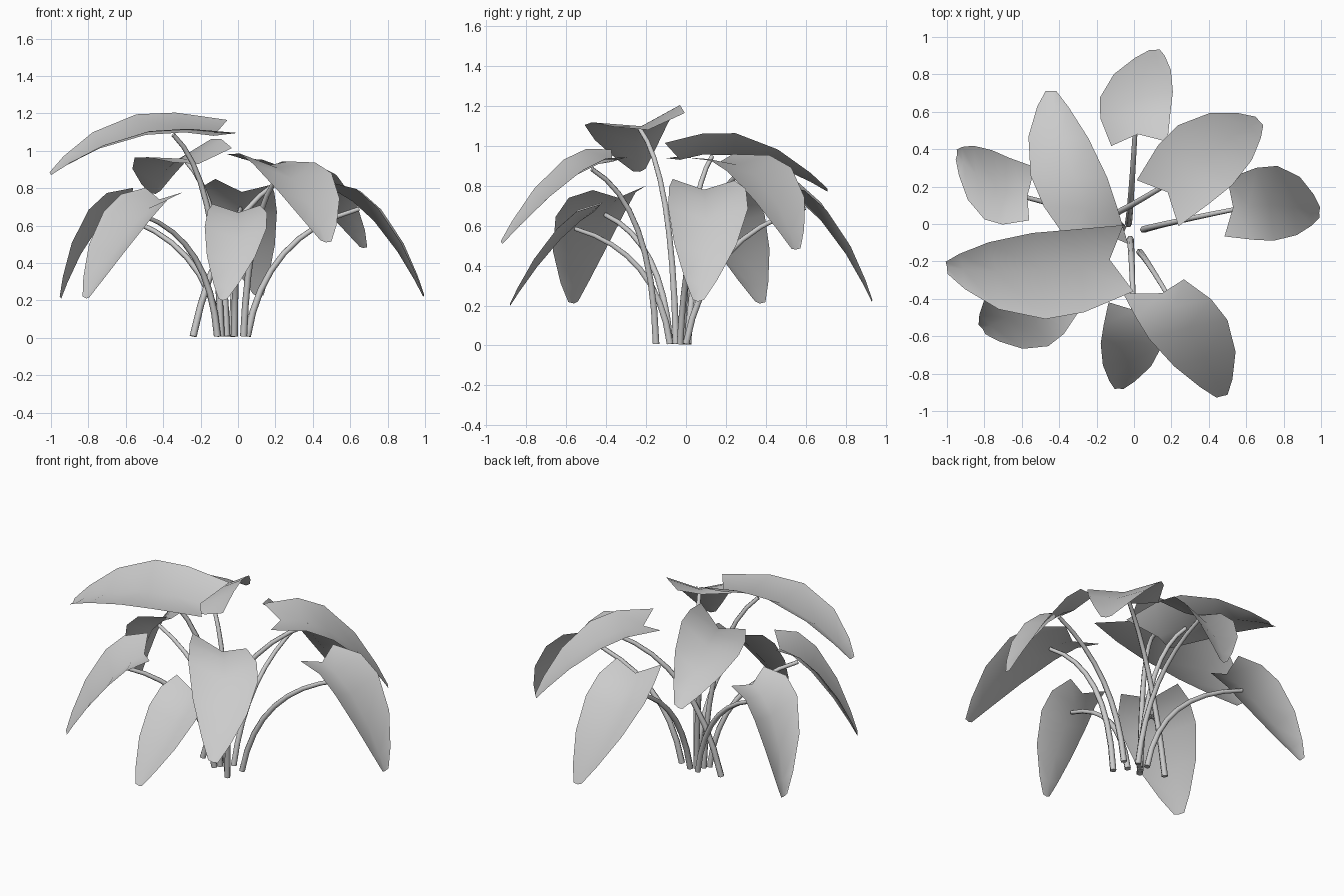
import bpy
import math
from mathutils import Vector

cube = bpy.data.objects.get("Cube")
if cube:
    bpy.data.objects.remove(cube, do_unlink=True)

GREY = (0.6, 0.6, 0.6, 1.0)
plant_grey = bpy.data.materials.new("plant_grey")
plant_grey.use_nodes = True
plant_grey.diffuse_color = GREY
plant_grey.node_tree.nodes["Principled BSDF"].inputs["Base Color"].default_value = GREY

# Outline of half a leaf: position along the midrib and share of full width
ALONG = (-0.13, 0.18, 0.42, 0.70, 0.90, 1.0)
WIDTH = (0.77, 0.96, 1.0, 0.78, 0.41, 0.14)
MIDDLE = 0.45


def add_mesh(name, verts, faces):
    mesh = bpy.data.meshes.new(name)
    mesh.from_pydata(verts, [], faces)
    mesh.materials.append(plant_grey)
    for poly in mesh.polygons:
        poly.use_smooth = True
    mesh.update()
    obj = bpy.data.objects.new(name, mesh)
    bpy.context.collection.objects.link(obj)
    return obj


def midrib(t, notch, mid, tip):
    """Parabola through the notch, the middle and the tip."""
    m = MIDDLE
    return (notch * ((t - m) * (t - 1) / m)
            + mid * (t * (t - 1) / (m * (m - 1)))
            + tip * (t * (t - m) / (1 - m)))


def add_leaf(name, notch, mid, tip, left, right):
    """Folded heart-backed blade: rows of left edge, midrib and right edge."""
    verts, faces = [], []
    for t, width in zip(ALONG, WIDTH):
        centre = midrib(max(t, 0), notch, mid, tip)
        edge = midrib(t, notch, mid, tip)
        edge.z = centre.z
        verts += [edge + (left - mid) * width, centre, edge + (right - mid) * width]
    for row in range(len(ALONG) - 1):
        for side in (0, 1):
            a = row * 3 + side
            faces.append((a, a + 1, a + 4, a + 3))
    add_mesh(name, verts, faces)


def add_stem(name, base, end, rings=9, sides=6):
    """Tapered tube that rises steeply and bends over towards its leaf."""
    bend = Vector((base.x * 0.6 + end.x * 0.17, base.y * 0.6 + end.y * 0.17, end.z * 0.8))
    verts, faces = [], []
    for i in range(rings):
        t = i / (rings - 1)
        centre = base * (1 - t) ** 2 + bend * (2 * t * (1 - t)) + end * t ** 2
        heading = ((bend - base) * (1 - t) + (end - bend) * t).normalized()
        turn = Vector((0, 0, 1)).rotation_difference(heading)
        radius = 0.019 - 0.007 * t
        for s in range(sides):
            angle = math.tau * s / sides
            verts.append(centre + turn @ Vector((math.cos(angle), math.sin(angle), 0)) * radius)
    for i in range(rings - 1):
        for s in range(sides):
            a, b = i * sides + s, i * sides + (s + 1) % sides
            faces.append((a, b, b + sides, a + sides))
    faces.append(tuple(reversed(range(sides))))
    faces.append(tuple(range((rings - 1) * sides, rings * sides)))
    obj = add_mesh(name, verts, faces)
    for poly in obj.data.polygons[-2:]:
        poly.use_smooth = False


def add_frond(place, base, notch, mid, tip, left, right):
    """One leaf with the stem that carries it."""
    notch, mid, tip, left, right = map(Vector, (notch, mid, tip, left, right))
    add_leaf(place + "_leaf", notch, mid, tip, left, right)
    end = midrib(0.25, notch, mid, tip) - Vector((0, 0, 0.013))
    add_stem(place + "_stem", Vector((base[0], base[1], 0.008)), end)


# Low drooping fronds
add_frond("back", (-0.03, 0.0),
          notch=(0.02, 0.48, 0.78), mid=(0.02, 0.69, 0.61), tip=(0.11, 0.93, 0.22),
          left=(-0.18, 0.69, 0.7), right=(0.21, 0.72, 0.66))
add_frond("left", (0.05, -0.03),
          notch=(0.53, 0.09, 0.78), mid=(0.74, 0.1, 0.61), tip=(0.99, 0.06, 0.22),
          left=(0.78, 0.31, 0.67), right=(0.76, -0.09, 0.68))
add_frond("front", (-0.02, -0.08),
          notch=(0.0, -0.46, 0.67), mid=(-0.01, -0.64, 0.52), tip=(-0.08, -0.88, 0.2),
          left=(0.15, -0.66, 0.57), right=(-0.18, -0.65, 0.58))
add_frond("front_right", (-0.11, -0.08),
          notch=(-0.42, -0.34, 0.74), mid=(-0.58, -0.45, 0.58), tip=(-0.81, -0.56, 0.21),
          left=(-0.47, -0.66, 0.63), right=(-0.73, -0.31, 0.66))
add_frond("back_right", (-0.09, 0.01),
          notch=(-0.57, 0.15, 0.74), mid=(-0.75, 0.2, 0.59), tip=(-0.945, 0.37, 0.21),
          left=(-0.81, 0.03, 0.67), right=(-0.77, 0.4, 0.64))

# Middle fronds
add_frond("back_left", (-0.24, -0.01),
          notch=(0.18, 0.17, 0.92), mid=(0.39, 0.37, 0.83), tip=(0.67, 0.55, 0.48),
          left=(0.25, 0.54, 0.88), right=(0.54, 0.22, 0.86))
add_frond("front_left", (0.03, -0.15),
          notch=(0.15, -0.37, 0.92), mid=(0.3, -0.57, 0.84), tip=(0.47, -0.92, 0.51),
          left=(0.51, -0.53, 0.87), right=(0.09, -0.63, 0.92))

# Tall large fronds
add_frond("tall_back", (-0.06, -0.02),
          notch=(-0.21, -0.03, 0.93), mid=(-0.33, 0.27, 0.95), tip=(-0.44, 0.71, 0.77),
          left=(-0.56, 0.28, 0.96), right=(-0.15, 0.27, 1.06))
add_frond("tall_side", (-0.09, -0.05),
          notch=(-0.13, -0.19, 1.08), mid=(-0.52, -0.25, 1.08), tip=(-1.0, -0.23, 0.87),
          left=(-0.5, -0.51, 1.1), right=(-0.57, -0.05, 1.19))
